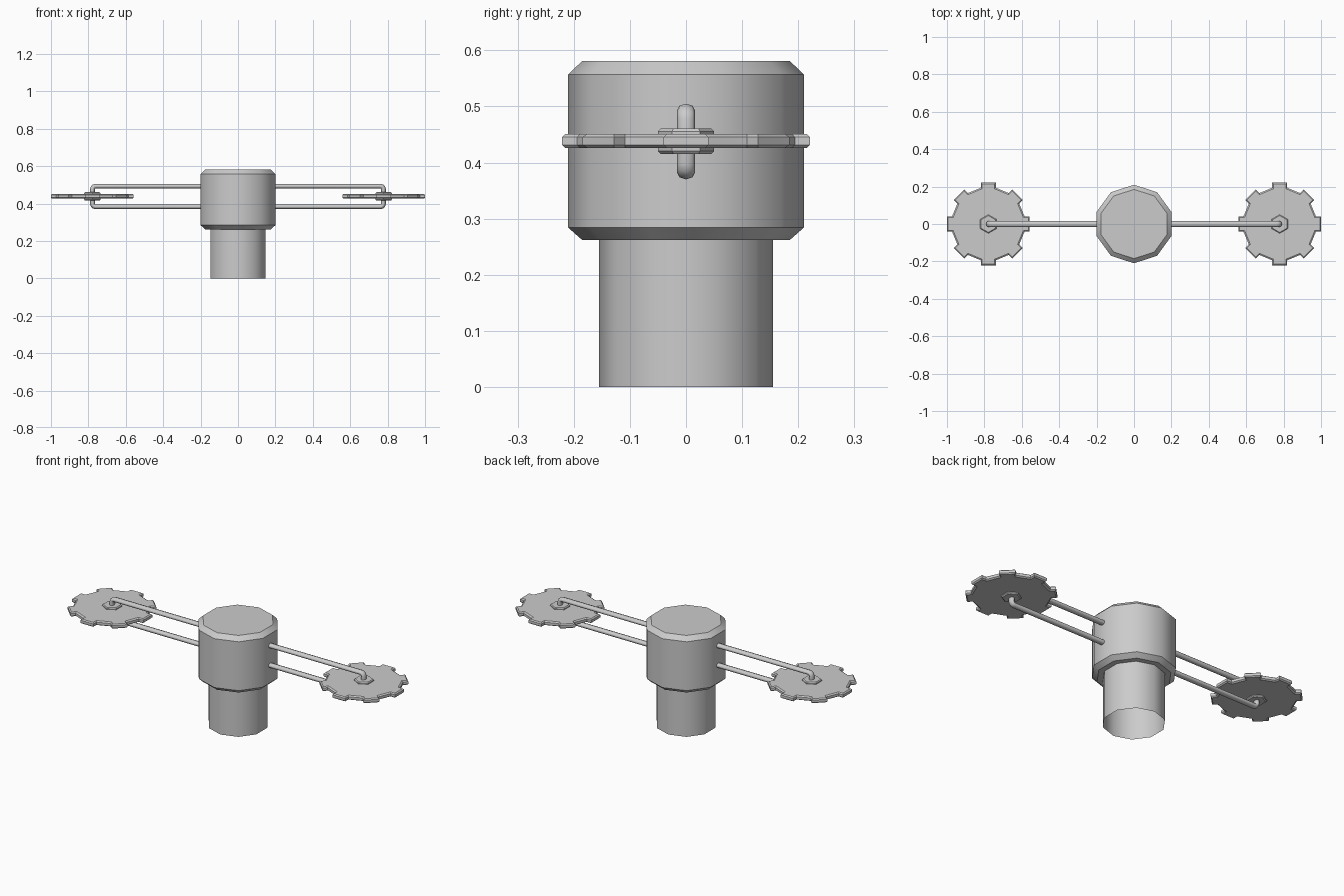
import bpy, bmesh, math
from math import sin, cos, pi, radians
from mathutils import Matrix, Vector

cube = bpy.data.objects.get("Cube")
if cube:
    bpy.data.objects.remove(cube)

# One plain grey for everything
grey = bpy.data.materials.new("plain grey")
grey.use_nodes = True
colour = (0.6, 0.6, 0.6, 1)
grey.diffuse_color = colour
grey.node_tree.nodes["Principled BSDF"].inputs["Base Color"].default_value = colour


def finish(obj, angle):
    """Apply the material and smooth all but the sharp edges."""
    obj.data.materials.clear()
    obj.data.materials.append(grey)
    bpy.ops.object.select_all(action='DESELECT')
    obj.select_set(True)
    bpy.context.view_layer.objects.active = obj
    bpy.ops.object.shade_smooth_by_angle(angle=radians(angle))
    return obj


def ring(n, r):
    """Outline of a regular polygon with a corner on the +y axis."""
    return [(r * sin(2 * pi * i / n), r * cos(2 * pi * i / n)) for i in range(n)]


def stack(name, layers, centre=(0, 0, 0), open_bottom=False, angle=40):
    """Loft equal-length outlines, given as (outline, z), into a solid."""
    bm = bmesh.new()
    loops = [[bm.verts.new((x, y, z)) for x, y in pts] for pts, z in layers]
    n = len(loops[0])
    for low, high in zip(loops, loops[1:]):
        for i in range(n):
            j = (i + 1) % n
            bm.faces.new((low[j], low[i], high[i], high[j]))
    if not open_bottom:
        bm.faces.new(loops[0])
    bm.faces.new(loops[-1][::-1])
    mesh = bpy.data.meshes.new(name)
    bm.to_mesh(mesh)
    bm.free()
    obj = bpy.data.objects.new(name, mesh)
    obj.location = centre
    bpy.context.collection.objects.link(obj)
    return finish(obj, angle)


def gear(inset):
    """Outline of an eight-toothed wheel, shrunk by the inset."""
    half, tip, root = 0.04 - inset, 0.221 - inset, 0.194 - inset
    pts = []
    for k in range(8):
        a = -k * pi / 4
        for x, y in ((-half, root), (-half, tip), (half, tip), (half, root)):
            pts.append((x * cos(a) - y * sin(a), x * sin(a) + y * cos(a)))
    return pts


# Central body: open-ended stem and chamfered drum
stack("stem", [(ring(10, 0.155), 0), (ring(10, 0.155), 0.263)], open_bottom=True)
stack("drum", [(ring(10, 0.185), 0.262), (ring(10, 0.21), 0.284),
               (ring(10, 0.21), 0.557), (ring(10, 0.185), 0.581)])

# Toothed wheel and hexagonal hub on each side
for side, sx in (("left", 1), ("right", -1)):
    centre = (sx * 0.779, 0, 0.4385)
    stack(side + "_wheel", [(gear(0.006), -0.0125), (gear(0), -0.007),
                            (gear(0), 0.007), (gear(0.006), 0.0125)], centre, angle=30)
    stack(side + "_hub", [(ring(6, 0.045), -0.023), (ring(6, 0.05), -0.018),
                          (ring(6, 0.05), 0.017), (ring(6, 0.045), 0.022)], centre, angle=30)

# Rod frame: one rounded rectangular loop running through the drum
path = []
for q, (sx, sz) in enumerate(((1, 1), (-1, 1), (-1, -1), (1, -1))):
    for step in range(4):
        a = q * pi / 2 + step * pi / 6
        path.append((sx * 0.762 + 0.016 * cos(a), 0, sz * 0.039 + 0.016 * sin(a)))
curve = bpy.data.curves.new("rod_frame", 'CURVE')
curve.dimensions = '3D'
curve.bevel_depth = 0.0125
curve.bevel_resolution = 2
spline = curve.splines.new('POLY')
spline.points.add(len(path) - 1)
for point, co in zip(spline.points, path):
    point.co = (*co, 1)
spline.use_cyclic_u = True
rods = bpy.data.objects.new("rod_frame", curve)
bpy.context.collection.objects.link(rods)
rods.location.z = 0.4375
rods.scale.y = 1.3
bpy.ops.object.select_all(action='DESELECT')
rods.select_set(True)
bpy.context.view_layer.objects.active = rods
bpy.ops.object.convert(target='MESH')
finish(bpy.context.view_layer.objects.active, 50)
